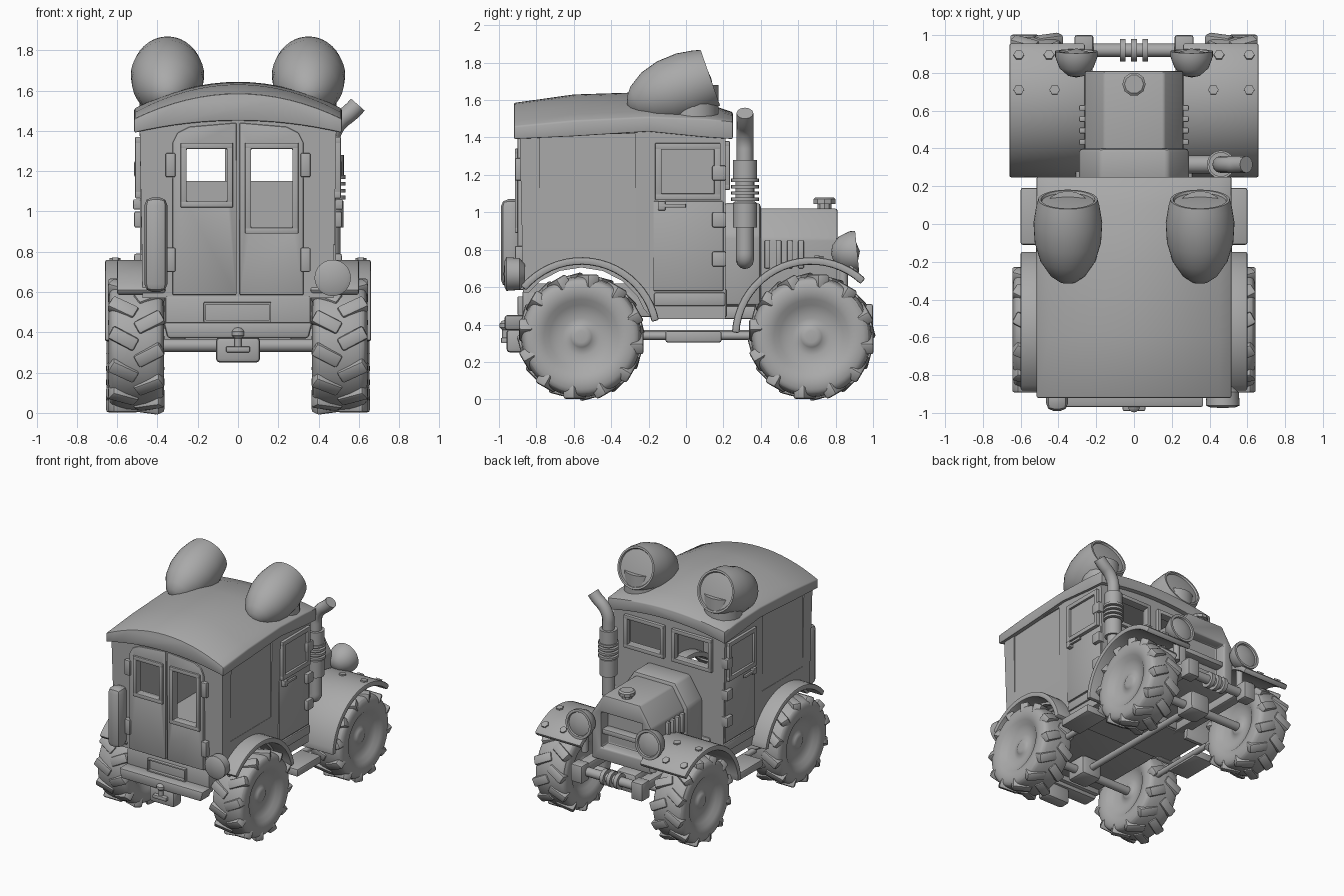
import bpy, bmesh, math
from mathutils import Vector, Matrix

cube = bpy.data.objects.get("Cube")
if cube:
    bpy.data.objects.remove(cube)

grey = bpy.data.materials.new("plain_grey")
grey.use_nodes = True
COLOUR = (0.4, 0.4, 0.4, 1)
grey.diffuse_color = COLOUR
grey.node_tree.nodes["Principled BSDF"].inputs["Base Color"].default_value = COLOUR


def finish(name, data, bevel=0, mirror=False, cutters=(), solid=0, angle=35):
    """Link the data, bake its modifiers and shade it."""
    ob = bpy.data.objects.new(name, data)
    bpy.context.collection.objects.link(ob)
    data.materials.append(grey)
    if solid:
        m = ob.modifiers.new("solid", 'SOLIDIFY')
        m.thickness, m.offset = solid, 0
    for c in cutters:
        m = ob.modifiers.new("cut", 'BOOLEAN')
        m.operation, m.solver, m.object = 'DIFFERENCE', 'EXACT', c
    if bevel:
        m = ob.modifiers.new("bevel", 'BEVEL')
        m.width, m.segments, m.limit_method = bevel, 2, 'ANGLE'
    if mirror:
        ob.modifiers.new("mirror", 'MIRROR').use_clip = False
    bpy.ops.object.select_all(action='DESELECT')
    ob.select_set(True)
    bpy.context.view_layer.objects.active = ob
    bpy.ops.object.convert(target='MESH')
    bpy.ops.object.shade_smooth_by_angle(angle=math.radians(angle))
    return ob


def finish_bm(name, bm, **kw):
    bmesh.ops.recalc_face_normals(bm, faces=bm.faces)
    me = bpy.data.meshes.new(name)
    bm.to_mesh(me)
    bm.free()
    return finish(name, me, **kw)


def add_box(bm, x0, x1, y0, y1, z0, z1, turn=Matrix()):
    size = Matrix.Diagonal((x1 - x0, y1 - y0, z1 - z0, 1))
    mid = Matrix.Translation(((x0 + x1) / 2, (y0 + y1) / 2, (z0 + z1) / 2))
    bmesh.ops.create_cube(bm, size=1, matrix=turn @ mid @ size)


def boxes(name, *dims, **kw):
    bm = bmesh.new()
    for d in dims:
        add_box(bm, *d)
    return finish_bm(name, bm, **kw)


def prism(name, pts, axis, a, b, shape=None, **kw):
    """Extrude a flat outline along x or y."""
    bm = bmesh.new()
    put = (lambda p: (a, *p)) if axis == 'x' else (lambda p: (p[0], a, p[1]))
    face = bm.faces.new([bm.verts.new(put(p)) for p in pts])
    new = bmesh.ops.extrude_face_region(bm, geom=[face])["geom"]
    step = Vector((b - a, 0, 0) if axis == 'x' else (0, b - a, 0))
    bmesh.ops.translate(bm, vec=step, verts=[v for v in new if isinstance(v, bmesh.types.BMVert)])
    if shape:
        for v in bm.verts:
            shape(v.co)
    return finish_bm(name, bm, **kw)


def add_lathe(bm, profile, origin, axis, seg=32):
    """Spin (distance along axis, radius) points into a closed solid."""
    turn = Matrix.Translation(origin) @ Vector(axis).to_track_quat('Z', 'Y').to_matrix().to_4x4()
    vs = [bm.verts.new(turn @ Vector((r, 0, t))) for t, r in profile]
    es = [bm.edges.new(p) for p in zip(vs, vs[1:])]
    bmesh.ops.spin(bm, geom=vs + es, cent=origin, axis=Vector(axis), angle=math.tau, steps=seg, use_duplicate=False)
    bmesh.ops.remove_doubles(bm, verts=bm.verts, dist=0.0005)


def lathe(name, profile, origin, axis, seg=32, **kw):
    bm = bmesh.new()
    add_lathe(bm, profile, Vector(origin), axis, seg)
    return finish_bm(name, bm, **kw)


def rod(name, r, a, b, **kw):
    d = Vector(b) - Vector(a)
    return lathe(name, [(0, 0), (0, r), (d.length, r), (d.length, 0)], a, d, 20, **kw)


def tube(name, pts, r, **kw):
    cu = bpy.data.curves.new(name, 'CURVE')
    cu.dimensions, cu.bevel_depth, cu.use_fill_caps = '3D', r, True
    s = cu.splines.new('NURBS')
    s.points.add(len(pts) - 1)
    for p, co in zip(s.points, pts):
        p.co = (*co, 1)
    s.use_endpoint_u, s.order_u = True, 3
    return finish(name, cu, **kw)


def window_frame(name, across, a0, a1, z0, z1, d0, d1, w=0.03, **kw):
    bars = [(a0, a1, z0, z0 + w), (a0, a1, z1 - w, z1), (a0, a0 + w, z0, z1), (a1 - w, a1, z0, z1)]
    dims = [(p, q, d0, d1, r, s) if across == 'x' else (d0, d1, p, q, r, s) for p, q, r, s in bars]
    return boxes(name, *dims, bevel=0.004, **kw)


# Cab shell, hollow, with wheel arches and window openings
FRONT, REAR, AXLE = 0.67, -0.56, 0.335


def taper(co):
    co.x *= 0.965 + 0.05 * max(0, co.z - 0.8)


cut = [boxes("cab_cavity", (-0.44, 0.44, -0.85, 0.17, 0.62, 1.42))]
for s in (1, -1):
    cut.append(rod("arch_cutter", 0.37, (s * 0.36, REAR, AXLE), (s * 0.7, REAR, AXLE)))
    cut.append(boxes("side_panel_cutter", (s * 0.54 - 0.065, s * 0.54 + 0.065, -0.78, -0.27, 0.81, 1.42)))
    cut.append(boxes("windscreen_cutter", (s * 0.21 - 0.155, s * 0.21 + 0.155, 0.1, 0.3, 1.15, 1.35)))
rear_cut = [boxes("rear_window_cutter_small", (-0.255, -0.055, -1, -0.8, 1.05, 1.31)),
            boxes("rear_window_cutter_tall", (0.065, 0.27, -1, -0.8, 0.92, 1.31))]
prism("cab_body", [(-0.87, 0.57), (-0.3, 0.57), (-0.18, 0.43), (0.21, 0.43), (0.21, 1.455), (-0.89, 1.455)],
      'x', -0.49, 0.49, shape=taper, cutters=cut + rear_cut)
# Rear doors with rounded outer top corners
for s, c in zip((-1, 1), rear_cut):
    prism("rear_door", [(s * x, z) for x, z in
          [(0.008, 0.585), (0.325, 0.585), (0.325, 1.34), (0.3, 1.39), (0.24, 1.42), (0.008, 1.44)]],
          'y', -0.9, -0.855, cutters=[c], bevel=0.006)
for c in cut + rear_cut:
    bpy.data.objects.remove(c)

# Arched roof lofted through cross-sections, dropping towards the windscreen
bm = bmesh.new()
rows = []
N = 16
for y, ridge, eave, low in [(-0.92, 1.585, 1.46, 0), (-0.6, 1.63, 1.49, 0.015), (-0.2, 1.643, 1.51, 0.04),
                            (0.1, 1.585, 1.5, 0.01), (0.25, 1.535, 1.485, 0)]:
    us = [i / N * 2 - 1 for i in range(N + 1)]
    ring = [(0.515 * u, y, eave + (ridge - eave) * (1 - u * u)) for u in us]
    ring += [(0.515 * u, y, 1.39 + low + 0.06 * (1 - u * u)) for u in reversed(us)]
    rows.append([bm.verts.new(p) for p in ring])
for r0, r1 in zip(rows, rows[1:]):
    for i in range(len(r0)):
        j = (i + 1) % len(r0)
        bm.faces.new((r0[i], r0[j], r1[j], r1[i]))
bm.faces.new(rows[0])
bm.faces.new(rows[-1])
finish_bm("roof", bm, bevel=0.008)

# Windows, side doors and hinges
window_frame("rear_window_frame_small", 'x', -0.285, -0.025, 1.02, 1.34, -0.915, -0.87)
window_frame("rear_window_frame_tall", 'x', 0.035, 0.3, 0.89, 1.34, -0.915, -0.87)
window_frame("windscreen_frame", 'x', 0.035, 0.385, 1.12, 1.38, 0.19, 0.235, mirror=True)
window_frame("side_window_frame", 'y', -0.165, 0.185, 1.065, 1.37, 0.47, 0.51, 0.035, mirror=True)
boxes("side_window_pane", (0.47, 0.492, -0.14, 0.16, 1.08, 1.35), mirror=True)
boxes("side_door", (0.45, 0.487, -0.175, 0.2, 0.58, 1.06), bevel=0.006, mirror=True)
boxes("door_sill", (0.44, 0.487, -0.17, 0.21, 0.5, 0.57), bevel=0.008, mirror=True)
boxes("side_hinge", *[(0.46, 0.515, 0.14, 0.215, z, z + 0.08) for z in (0.71, 0.92, 1.17)], bevel=0.008, mirror=True)
boxes("door_handle", (0.5, 0.52, -0.15, 0.0, 1.025, 1.045), (0.47, 0.52, -0.15, -0.11, 1.01, 1.06), bevel=0.005, mirror=True)
boxes("rear_hinge", *[(0.31, 0.36, -0.915, -0.86, z, z + 0.12) for z in (0.7, 1.17)], bevel=0.008, mirror=True)
boxes("rear_toolbox", (-0.465, -0.35, -0.99, -0.87, 0.6, 1.07), bevel=0.04)
lathe("rear_lamp", [(0, 0), (0, 0.05), (0.03, 0.085), (0.1, 0.09), (0.11, 0.07), (0.115, 0)],
      (0.47, -0.86, 0.67), (0, -1, 0))

# Roof searchlights on round pedestals
lathe("roof_searchlight", [(-0.47, 0), (-0.455, 0.05), (-0.42, 0.095), (-0.34, 0.147), (-0.24, 0.176), (-0.13, 0.182),
      (-0.04, 0.168), (0, 0.157), (0, 0.143), (-0.012, 0.137), (0.004, 0)], (0.35, 0.13, 1.72), (0, 0.945, 0.33), 40, mirror=True)
rod("searchlight_pedestal", 0.14, (0.35, 0.035, 1.45), (0.35, 0.035, 1.68), mirror=True)

# Bonnet, cowl and grille
recess = boxes("grille_cutter", (-0.18, 0.18, 0.72, 0.9, 0.6, 0.88))
prism("bonnet", [(-0.26, 0.5), (0.26, 0.5), (0.26, 0.86), (0.16, 1.02), (-0.16, 1.02), (-0.26, 0.86)],
      'y', 0.2, 0.81, bevel=0.012, cutters=[recess])
bpy.data.objects.remove(recess)
prism("cowl", [(-0.29, 0.5), (0.29, 0.5), (0.29, 0.88), (0.18, 1.05), (-0.18, 1.05), (-0.29, 0.88)],
      'y', 0.2, 0.4, bevel=0.02)
boxes("grille_bar", (-0.19, 0.19, 0.71, 0.79, 0.7, 0.74), bevel=0.008)
boxes("bonnet_louvres", *[(0.25, 0.29, y, y + 0.03, 0.7, 0.85) for y in (0.42, 0.48, 0.54, 0.6)], bevel=0.006, mirror=True)
lathe("radiator_cap", [(0, 0), (0, 0.04), (0.03, 0.04), (0.03, 0.062), (0.055, 0.062), (0.065, 0.05), (0.065, 0)],
      (0, 0.74, 1.015), (0, 0, 1), 10)
lathe("headlamp", [(-0.14, 0), (-0.13, 0.045), (-0.09, 0.09), (-0.03, 0.112), (0, 0.112), (0, 0.093), (-0.012, 0.088),
      (0.015, 0)], (0.305, 0.915, 0.79), (0, 1, 0.1), mirror=True)
rod("headlamp_stand", 0.025, (0.3, 0.84, 0.55), (0.3, 0.84, 0.75), mirror=True)


# Mudguards
def mudguard(name, y, start, end, x0, x1):
    bm = bmesh.new()
    n = 20
    pts = [math.radians(start + (end - start) * i / n) for i in range(n + 1)]
    pairs = [[bm.verts.new((x, y + 0.405 * math.cos(a), AXLE + 0.405 * math.sin(a))) for x in (x0, x1)] for a in pts]
    for p, q in zip(pairs, pairs[1:]):
        bm.faces.new((p[0], p[1], q[1], q[0]))
    finish_bm(name, bm, solid=0.04, bevel=0.01, mirror=True)


mudguard("front_mudguard", FRONT, 47, 177, 0.26, 0.66)
mudguard("rear_mudguard", REAR, 12, 140, 0.36, 0.6)
for x, y in [(0.42, 0.71), (0.61, 0.71), (0.45, 0.89), (0.61, 0.89)]:
    dy = y - FRONT
    z = AXLE + math.sqrt(0.42 ** 2 - dy * dy)
    lathe("mudguard_bolt", [(-0.01, 0), (-0.01, 0.028), (0.015, 0.028), (0.015, 0)], (x, y, z), (0, dy, z - AXLE), 6, mirror=True)

# Full square-shouldered wheels with low, staggered, slanted tread lugs
half = [(0.1, 0), (0.1, 0.045), (0.085, 0.065), (0.08, 0.1), (0.1, 0.17), (0.125, 0.2), (0.138, 0.25), (0.13, 0.295),
        (0.11, 0.313), (0.05, 0.322)]
for name, y, x in (("front_wheel", FRONT, 0.515), ("rear_wheel", REAR, 0.505)):
    bm = bmesh.new()
    add_lathe(bm, half + [(-t, r) for t, r in reversed(half)], Vector((x, y, AXLE)), (1, 0, 0), 48)
    for side in (1, -1):
        for i in range(12):
            a = math.tau * (i + (0.5 if side < 0 else 0)) / 12
            spin = Matrix.Translation((x, y, AXLE)) @ Matrix.Rotation(a, 4, 'X')
            slant = spin @ Matrix.Rotation(side * math.radians(28), 4, 'Z')
            add_box(bm, *sorted((0, side * 0.145)), -0.035, 0.035, 0.26, 0.333, turn=slant)
    finish_bm(name, bm, mirror=True, bevel=0.014, angle=40)

# Exhaust stack on one side
X, Y = 0.46, 0.315
tube("exhaust_elbow", [(0.25, Y, 0.76), (0.38, Y, 0.75), (X, Y, 0.74), (X, Y, 0.82), (X, Y, 0.96)], 0.048)
tube("exhaust_tip", [(X, Y, 1.2), (X, Y, 1.3), (X, Y, 1.38), (0.5, Y, 1.45), (0.56, Y, 1.49), (0.595, Y, 1.53)], 0.045)
rings = [(0.92, 0), (0.92, 0.064), (1.05, 0.064)]
for i in range(4):
    z = 1.06 + i * 0.034
    rings += [(z, 0.05), (z, 0.074), (z + 0.018, 0.074), (z + 0.018, 0.05)]
lathe("exhaust_silencer", rings + [(1.18, 0.065), (1.28, 0.065), (1.28, 0)], (X, Y, 0), (0, 0, 1), 24)

# Chassis, axles, steps and bumpers
boxes("chassis_rail", (0.22, 0.31, 0.15, 0.99, 0.43, 0.5), (0.215, 0.315, 0.9, 1.0, 0.37, 0.51), bevel=0.012, mirror=True)
boxes("chassis_floor", (-0.36, 0.36, -0.85, 0.22, 0.44, 0.59), bevel=0.01)
spring = [(-0.22, 0), (-0.22, 0.035)]
for x in (-0.06, 0, 0.06):
    spring += [(x - 0.015, 0.035), (x - 0.015, 0.06), (x + 0.015, 0.06), (x + 0.015, 0.035)]
lathe("front_bumper_spring", spring + [(0.22, 0.035), (0.22, 0)], (0, 0.92, 0.44), (1, 0, 0), 24)
for y in (FRONT, REAR):
    rod("axle", 0.032, (-0.45, y, AXLE), (0.45, y, AXLE))
    boxes("gearbox", (-0.09, 0.09, y - 0.09, y + 0.09, 0.27, 0.43), bevel=0.03)
rod("driveshaft", 0.025, (0, REAR, 0.345), (0, FRONT, 0.345))
boxes("side_step", (0.42, 0.6, -0.11, 0.19, 0.305, 0.365), bevel=0.01, mirror=True)
rod("side_step_bar", 0.022, (0.43, -0.3, 0.34), (0.43, 0.36, 0.34), mirror=True)
boxes("rear_panel", (-0.36, 0.36, -0.875, -0.82, 0.4, 0.58), bevel=0.01)
prism("rear_bumper", [(-0.35, -0.01), (0.35, -0.01), (0.37, 0.07), (-0.37, 0.07)], 'y', -0.97, -0.85,
      shape=lambda co: setattr(co, "z", co.z + 0.38), bevel=0.015)
window_frame("plate_frame", 'x', -0.17, 0.165, 0.45, 0.55, -0.9, -0.86, 0.012)
boxes("hitch_block", (-0.11, 0.11, -0.96, -0.86, 0.25, 0.375), bevel=0.02)
boxes("hitch_tongue", (-0.06, 0.06, -0.99, -0.9, 0.3, 0.33), bevel=0.008)
lathe("hitch_ball", [(0, 0), (0, 0.018), (0.05, 0.018), (0.065, 0.032), (0.085, 0.032), (0.1, 0.018), (0.105, 0)],
      (0, -0.965, 0.32), (0, 0, 1), 16)
